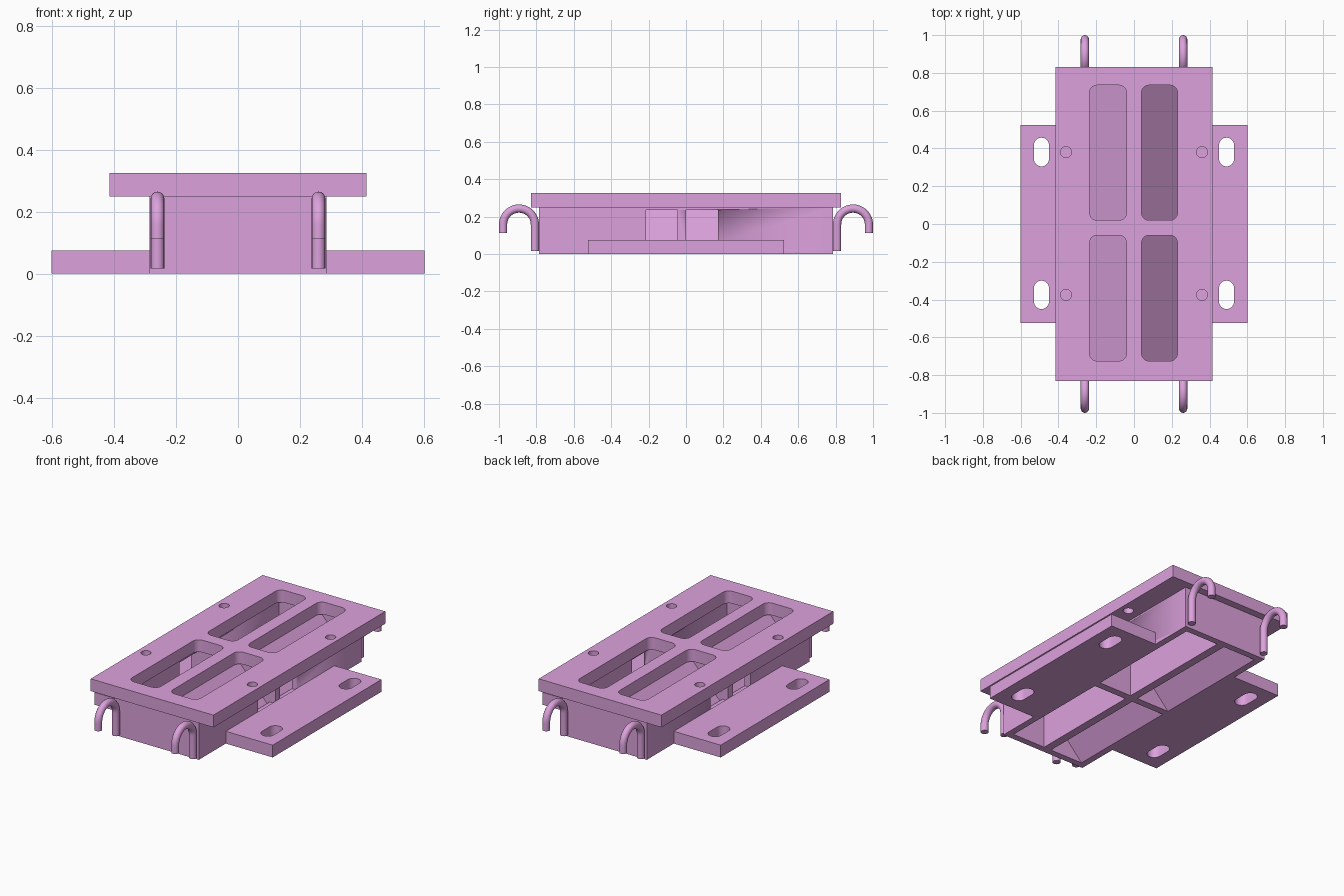
import bpy, math

if "Cube" in bpy.data.objects:
    bpy.data.objects.remove(bpy.data.objects["Cube"])

mat = bpy.data.materials.new("orchid")
mat.diffuse_color = (0.72, 0.36, 0.72, 1)
mat.use_nodes = True
mat.node_tree.nodes["Principled BSDF"].inputs["Base Color"].default_value = mat.diffuse_color


def activate(ob):
    bpy.ops.object.select_all(action='DESELECT')
    ob.select_set(True)
    bpy.context.view_layer.objects.active = ob


def curve_to_mesh(name, cu):
    ob = bpy.data.objects.new(name, cu)
    bpy.context.collection.objects.link(ob)
    activate(ob)
    bpy.ops.object.convert(target='MESH')
    ob = bpy.context.object
    ob.data.materials.clear()
    ob.data.materials.append(mat)
    return ob


def rounded(x0, x1, y0, y1, r=0.0, n=8):
    """Outline of a rectangle, optionally with rounded corners."""
    if r == 0:
        return [(x0, y0), (x1, y0), (x1, y1), (x0, y1)]
    pts = []
    corners = [(x1 - r, y1 - r), (x0 + r, y1 - r), (x0 + r, y0 + r), (x1 - r, y0 + r)]
    for k, (cx, cy) in enumerate(corners):
        for i in range(n + 1):
            a = math.pi / 2 * (k + i / n)
            p = (cx + r * math.cos(a), cy + r * math.sin(a))
            if not pts or math.dist(p, pts[-1]) > 1e-4:
                pts.append(p)
    if math.dist(pts[0], pts[-1]) < 1e-4:
        pts.pop()
    return pts


def slab(name, outlines, z0, z1):
    """Extruded flat profile; outlines after the first become holes."""
    cu = bpy.data.curves.new(name, 'CURVE')
    cu.dimensions = '2D'
    cu.fill_mode = 'BOTH'
    cu.extrude = (z1 - z0) / 2
    for pts in outlines:
        sp = cu.splines.new('POLY')
        sp.points.add(len(pts) - 1)
        for p, (x, y) in zip(sp.points, pts):
            p.co = (x, y, 0, 1)
        sp.use_cyclic_u = True
    ob = curve_to_mesh(name, cu)
    for v in ob.data.vertices:
        v.co.z += (z0 + z1) / 2
    activate(ob)
    bpy.ops.object.mode_set(mode='EDIT')
    bpy.ops.mesh.select_all(action='SELECT')
    bpy.ops.mesh.remove_doubles(threshold=1e-5)
    bpy.ops.mesh.normals_make_consistent(inside=False)
    bpy.ops.object.mode_set(mode='OBJECT')
    activate(ob)
    bpy.ops.object.shade_smooth_by_angle(angle=math.radians(30))
    return ob


def disc(x, y, r):
    return rounded(x - r, x + r, y - r, y + r, r)


BAYS = [(-0.745, -0.045), (0.0, 0.745)]

# Top plate with four long slots and four screw holes
holes = [rounded(x0, x1, y0, y1, 0.04)
         for x0, x1 in ((-0.235, -0.04), (0.04, 0.23))
         for y0, y1 in ((-0.725, -0.06), (0.02, 0.735))]
holes += [disc(x, y, 0.029) for x in (-0.36, 0.36) for y in (-0.375, 0.38)]
slab("top_plate", [rounded(-0.415, 0.415, -0.83, 0.83)] + holes, 0.25, 0.325)

# Box body divided into four bays
bays = [rounded(min(s * 0.025, s * 0.245), max(s * 0.025, s * 0.245), y0, y1)
        for s in (-1, 1) for y0, y1 in BAYS]
body = slab("body", [rounded(-0.285, 0.285, -0.785, 0.785)] + bays, 0, 0.25)

# Side windows cut through the outer body walls
for s in (-1, 1):
    for y0, y1 in ((-0.215, -0.045), (0.0, 0.17)):
        xs = sorted((s * 0.235, s * 0.31))
        cutter = slab("window_cutter", [rounded(*xs, y0, y1)], 0.06, 0.235)
        cutter.hide_render = True
        m = body.modifiers.new("window", 'BOOLEAN')
        m.operation = 'DIFFERENCE'
        m.solver = 'EXACT'
        m.object = cutter
        activate(body)
        # keep the cut ahead of the smoothing modifier
        bpy.ops.object.modifier_move_to_index(modifier=m.name, index=0)
        bpy.ops.object.modifier_apply(modifier=m.name)
        bpy.data.objects.remove(cutter)

for s, side in ((-1, "left"), (1, "right")):
    # Side flange with two mounting slots
    xs = sorted((s * 0.285, s * 0.602))
    slots = [rounded(s * 0.49 - 0.04, s * 0.49 + 0.04, y0, y1, 0.04)
             for y0, y1 in ((-0.45, -0.30), (0.305, 0.457))]
    slab(side + "_flange", [rounded(*xs, -0.525, 0.525)] + slots, 0, 0.075)

    # Sloping chutes falling from the centre rib to the outer wall
    prof = [(0.245, 0.0), (0.025, 0.235), (0.025, 0.25), (0.038, 0.25), (0.245, 0.028)]
    for y0, y1 in BAYS:
        n = len(prof)
        verts = [(s * x, y, z) for y in (y0, y1) for x, z in prof]
        faces = [tuple(range(n)), tuple(range(2 * n - 1, n - 1, -1))]
        faces += [((i + 1) % n, i, n + i, n + (i + 1) % n) for i in range(n)]
        if s < 0:
            faces = [f[::-1] for f in faces]
        me = bpy.data.meshes.new(side + "_chute")
        me.from_pydata(verts, [], faces)
        me.materials.append(mat)
        bpy.context.collection.objects.link(bpy.data.objects.new(side + "_chute", me))

    # Bent rod hooks at both ends
    for e, end in ((-1, "front"), (1, "back")):
        path = [(0.808, 0.017)]
        for i in range(25):
            a = math.pi * (1 - i / 24)
            path.append((0.893 + 0.085 * math.cos(a), 0.158 + 0.085 * math.sin(a)))
        path.append((0.978, 0.112))
        cu = bpy.data.curves.new("hook", 'CURVE')
        cu.dimensions = '3D'
        cu.bevel_depth = 0.022
        cu.bevel_resolution = 6
        cu.use_fill_caps = True
        sp = cu.splines.new('POLY')
        sp.points.add(len(path) - 1)
        for p, (y, z) in zip(sp.points, path):
            p.co = (s * 0.26, e * y, z, 1)
        hook = curve_to_mesh(f"{end}_{side}_hook", cu)
        activate(hook)
        bpy.ops.object.shade_smooth_by_angle(angle=math.radians(40))
